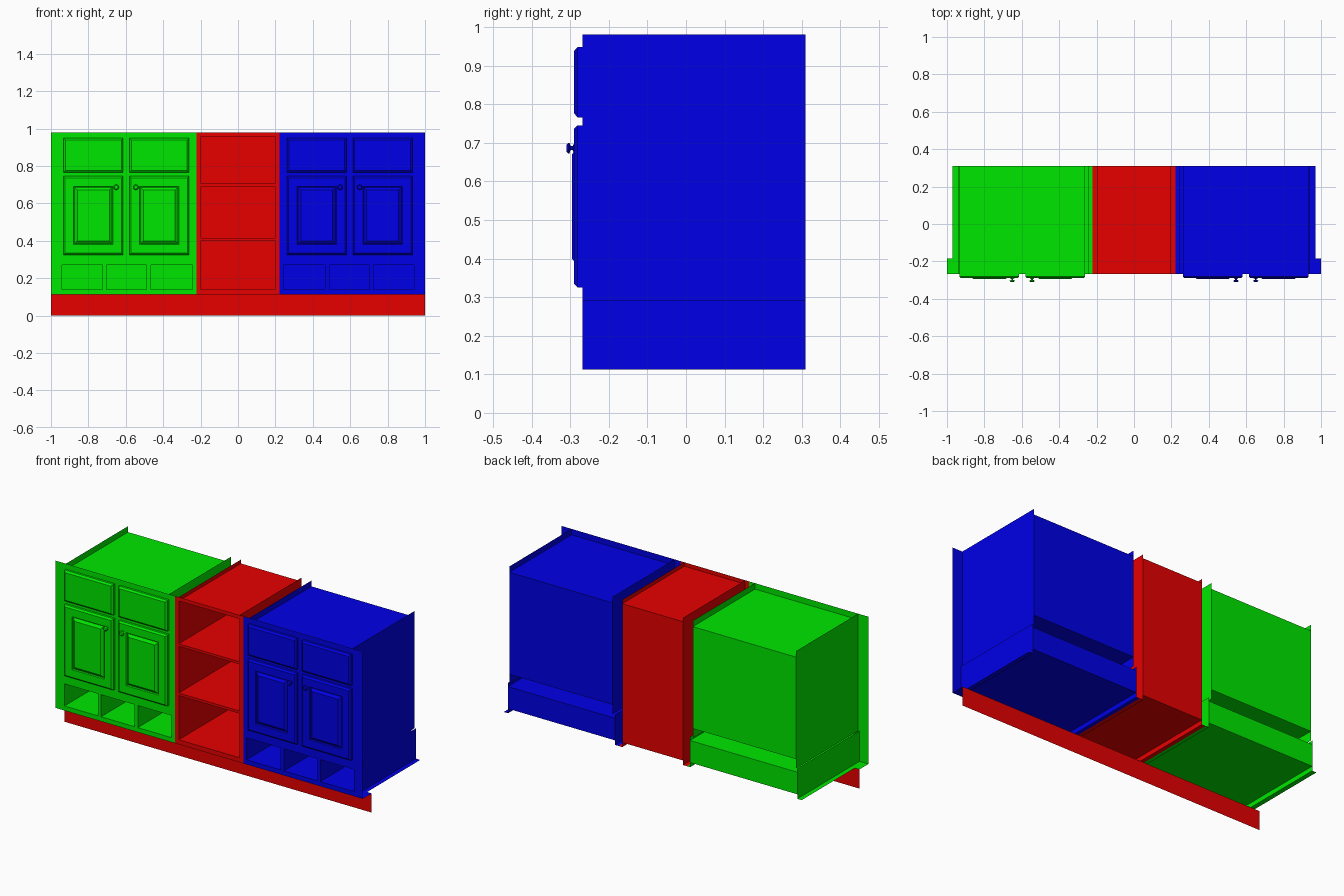
import bpy, bmesh, math

if "Cube" in bpy.data.objects:
    bpy.data.objects.remove(bpy.data.objects["Cube"])

FRONT, BACK, KICK = -0.268, 0.31, -0.185
BASE, TOP, IN = 0.113, 0.98, 0.222


def material(name, rgb):
    m = bpy.data.materials.new(name)
    m.diffuse_color = (*rgb, 1)
    m.use_nodes = True
    m.node_tree.nodes["Principled BSDF"].inputs["Base Color"].default_value = m.diffuse_color
    return m


RED = material("red", (0.8, 0.0, 0.0))
GREEN = material("green", (0.0, 0.8, 0.0))
BLUE = material("blue", (0.0, 0.0, 0.8))


def finish(name, bm, mat, s=1):
    """Mirror across x when s is -1, then make the object."""
    for v in bm.verts:
        v.co.x *= s
    bmesh.ops.remove_doubles(bm, verts=bm.verts, dist=1e-5)
    bmesh.ops.recalc_face_normals(bm, faces=bm.faces)
    me = bpy.data.meshes.new(name)
    bm.to_mesh(me)
    bm.free()
    me.materials.append(mat)
    ob = bpy.data.objects.new(name, me)
    bpy.context.collection.objects.link(ob)
    return ob


def sheet(bm, axis, pos, a, b):
    """Flat panel across one axis; a and b are ranges on the other two axes."""
    pts = []
    for u, w in ((a[0], b[0]), (a[1], b[0]), (a[1], b[1]), (a[0], b[1])):
        co = [u, w]
        co.insert("xyz".index(axis), pos)
        pts.append(bm.verts.new(co))
    bm.faces.new(pts)


def face_frame(name, xs, zs, holes, mat, s=1):
    bm = bmesh.new()
    for i in range(len(xs) - 1):
        for j in range(len(zs) - 1):
            if (i, j) not in holes:
                sheet(bm, "y", FRONT, xs[i:i + 2], zs[j:j + 2])
    return finish(name, bm, mat, s)


def carcass(name, x, z, fins, mat, s=1, dividers=(), shelves=()):
    """Lining box open at the front; its sides run past floor and top."""
    bm = bmesh.new()
    depth = (FRONT, BACK)
    for px in x:
        sheet(bm, "x", px, depth, fins)
    for px in dividers:
        sheet(bm, "x", px, depth, z)
    for pz in (*z, *shelves):
        sheet(bm, "z", pz, x, depth)
    sheet(bm, "y", BACK, x, z)
    return finish(name, bm, mat, s)


def base_flange(name, strips, front, mat, s=1):
    bm = bmesh.new()
    for x in strips:
        sheet(bm, "z", BASE, x, (KICK, BACK))
    sheet(bm, "z", BASE, front, (FRONT, KICK))
    return finish(name, bm, mat, s)


def raised_panel(name, x, z, profile, mat, s):
    """Nested rectangles (inset, y) bridged into a moulded front."""
    bm = bmesh.new()
    prev = None
    for d, y in profile:
        x0, x1, z0, z1 = x[0] + d, x[1] - d, z[0] + d, z[1] - d
        ring = [bm.verts.new((px, y, pz)) for px, pz in
                ((x0, z0), (x1, z0), (x1, z1), (x0, z1))]
        if prev:
            for k in range(4):
                n = (k + 1) % 4
                bm.faces.new((prev[k], prev[n], ring[n], ring[k]))
        else:
            bm.faces.new(ring[::-1])
        prev = ring
    bm.faces.new(prev)
    return finish(name, bm, mat, s)


def knob(name, x, z, mat, s, n=20):
    prof = [(0.011, -0.285), (0.011, -0.291), (0.005, -0.294), (0.005, -0.299),
            (0.014, -0.302), (0.014, -0.305), (0.009, -0.310)]
    bm = bmesh.new()
    rings = [[bm.verts.new((x + r * math.cos(2 * math.pi * k / n), y,
                            z + r * math.sin(2 * math.pi * k / n)))
              for k in range(n)] for r, y in prof]
    for a, b in zip(rings, rings[1:]):
        for k in range(n):
            m = (k + 1) % n
            bm.faces.new((a[k], a[m], b[m], b[k]))
    bm.faces.new(rings[-1])
    ob = finish(name, bm, mat, s)
    bpy.ops.object.select_all(action="DESELECT")
    ob.select_set(True)
    bpy.context.view_layer.objects.active = ob
    bpy.ops.object.shade_smooth_by_angle(angle=math.radians(35))


DOOR = [(0, FRONT), (0, -0.281), (0.009, -0.290), (0.054, -0.290), (0.057, -0.283),
        (0.060, -0.283), (0.074, -0.295)]
DRAWER = [(0, FRONT), (0, -0.281), (0.010, -0.290)]

# Outer cabinets, mirrored about the centre
for s, side, mat in ((-1, "left", GREEN), (1, "right", BLUE)):
    # Face frame with three cubby openings
    face_frame(side + "_face_frame", [IN, 0.244, 0.465, 0.488, 0.704, 0.724, 0.942, 1.0],
               [BASE, 0.14, 0.27, TOP], {(1, 1), (3, 1), (5, 1)}, mat, s)
    # Upper cupboard and lower cubbies
    carcass(side + "_cupboard", (0.262, 0.933), (0.345, 0.945), (0.29, TOP), mat, s)
    carcass(side + "_cubbies", (0.244, 0.942), (0.14, 0.27), (BASE, 0.292), mat, s,
            dividers=(0.465, 0.488, 0.704, 0.724))
    base_flange(side + "_base_flange", [(IN, 0.244), (0.942, 0.97)], (IN, 1.0), mat, s)
    # Doors, drawers and knobs
    for tag, x, kx in (("inner", (0.262, 0.58), 0.546), ("outer", (0.614, 0.933), 0.651)):
        raised_panel(f"{side}_{tag}_door", x, (0.325, 0.745), DOOR, mat, s)
        raised_panel(f"{side}_{tag}_drawer", x, (0.766, 0.948), DRAWER, mat, s)
        knob(f"{side}_{tag}_knob", kx, 0.686, mat, s)

# Open shelf unit in the middle
face_frame("shelf_face_frame", [-IN, -0.198, 0.198, IN],
           [BASE, 0.14, 0.4, 0.415, 0.69, 0.705, 0.957, TOP],
           {(1, 1), (1, 3), (1, 5)}, RED)
carcass("shelf_unit", (-0.198, 0.198), (0.14, 0.957), (BASE, TOP), RED,
        shelves=(0.4, 0.415, 0.69, 0.705))
base_flange("shelf_base_flange", [(-IN, -0.198), (0.198, IN)], (-IN, IN), RED)

# Recessed toe kick
bm = bmesh.new()
sheet(bm, "y", KICK, (-1, 1), (0, BASE))
finish("toe_kick", bm, RED)
